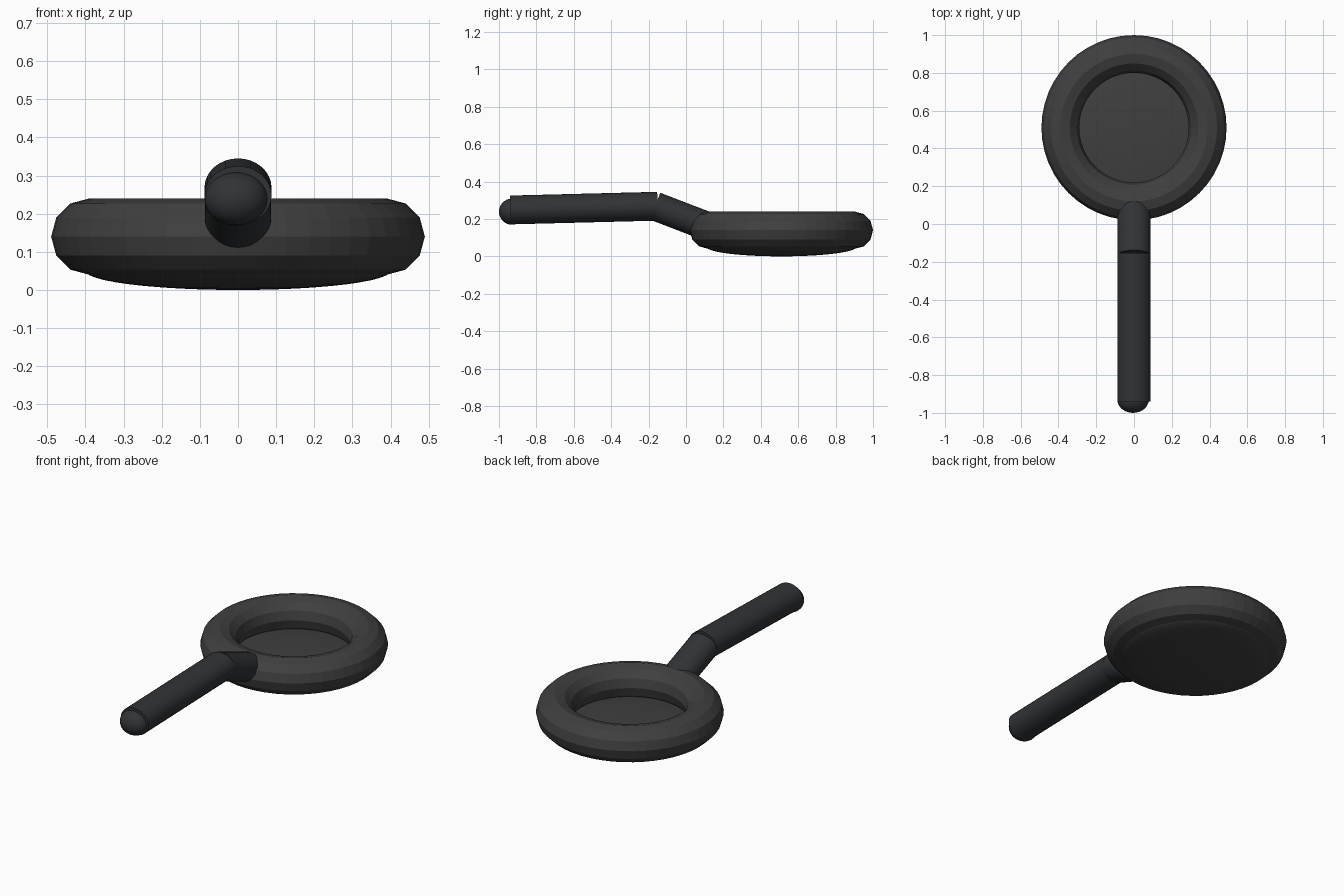
import bpy
from mathutils import Vector

if "Cube" in bpy.data.objects:
    bpy.data.objects.remove(bpy.data.objects["Cube"])


def material(name, rgb):
    m = bpy.data.materials.new(name)
    m.diffuse_color = (*rgb, 1)
    m.use_nodes = True
    m.node_tree.nodes["Principled BSDF"].inputs["Base Color"].default_value = m.diffuse_color
    return m


IRON = material("dark_iron", (0.05, 0.05, 0.05))
GRIP = material("grip_black", (0.03, 0.033, 0.036))
CENTRE_Y = 0.51


def finish(name, mat):
    ob = bpy.context.object
    ob.name = name
    ob.data.materials.append(mat)
    return ob


def ellipsoid(name, loc, radii, mat, segments=32, rings=16):
    bpy.ops.mesh.primitive_uv_sphere_add(segments=segments, ring_count=rings, radius=1, location=loc)
    ob = finish(name, mat)
    ob.scale = radii
    return ob


def rod(name, start, end, half_width, half_height, mat):
    # Oval cylinder between two points in the y-z plane
    a, b = Vector(start), Vector(end)
    bpy.ops.mesh.primitive_cylinder_add(vertices=32, radius=1, depth=1, location=(a + b) / 2)
    ob = finish(name, mat)
    d = b - a
    ob.rotation_euler = Vector((0, 0, 1)).rotation_difference(d).to_euler()
    ob.scale = (half_width, half_height, d.length)
    bpy.ops.object.shade_smooth_by_angle()
    return ob


# Faceted rounded rim
bpy.ops.mesh.primitive_torus_add(location=(0, CENTRE_Y, 0.14), major_radius=0.39, minor_radius=0.1,
                                 major_segments=48, minor_segments=12)
finish("pan_rim", IRON)
bpy.ops.object.shade_flat()

# Shallow lens-shaped base that closes the ring
ellipsoid("pan_base", (0, CENTRE_Y, 0.05), (0.4, 0.4, 0.05), IRON, 48, 24)

# Sloping neck and long grip
rod("handle_neck", (0, -0.165, 0.268), (0, 0.15, 0.147), 0.087, 0.077, GRIP)
rod("handle_grip", (0, -0.94, 0.248), (0, -0.152, 0.268), 0.088, 0.077, GRIP)

# Rounded end of the grip
ellipsoid("handle_end", (-0.005, -0.93, 0.239), (0.083, 0.07, 0.07), GRIP)
bpy.ops.object.shade_smooth()
